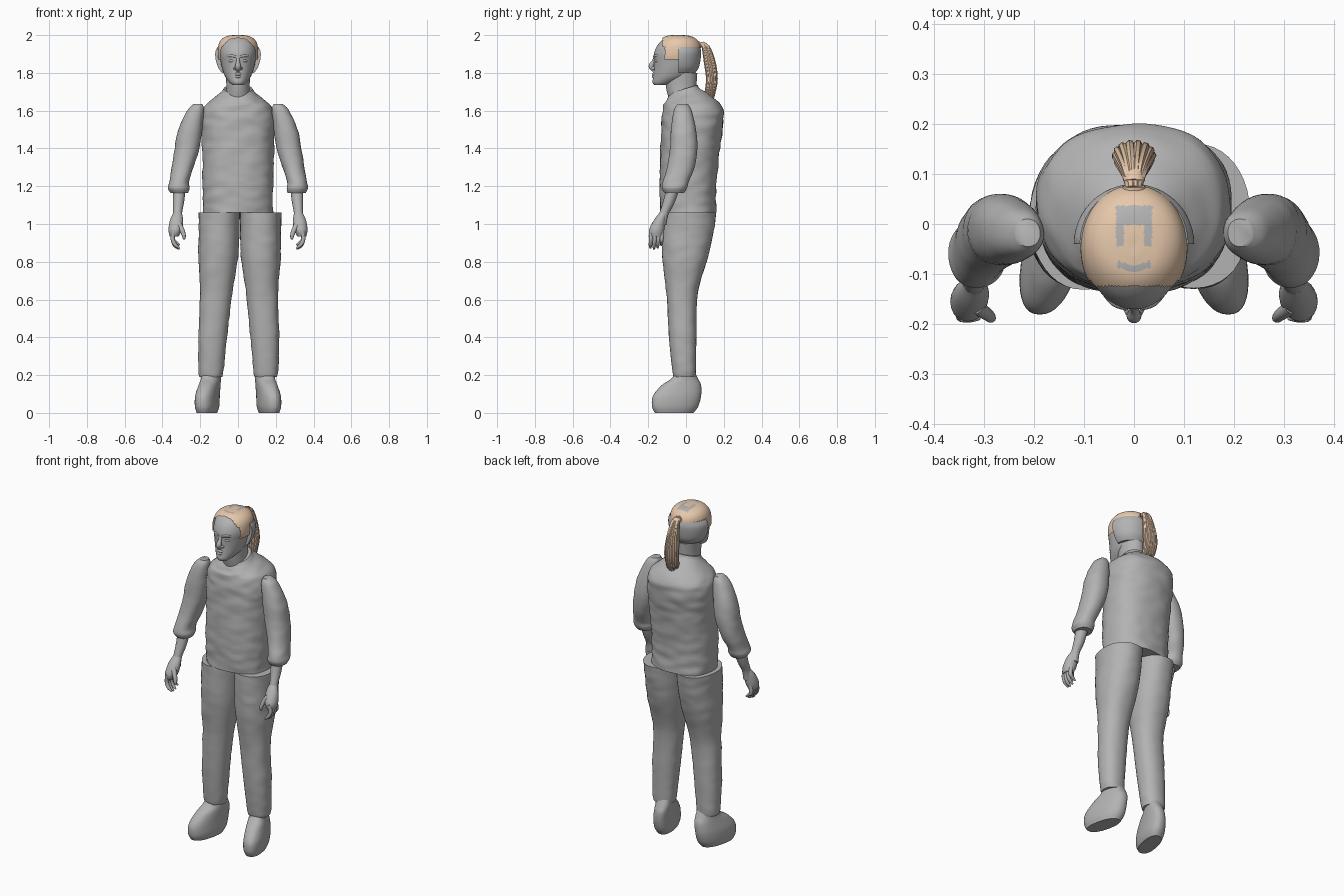
import bpy, bmesh, math, random
from mathutils import Vector, noise

cube = bpy.data.objects.get("Cube")
if cube:
    bpy.data.objects.remove(cube, do_unlink=True)
random.seed(4)


def material(name, rgb):
    m = bpy.data.materials.new(name)
    m.use_nodes = True
    m.diffuse_color = (*rgb, 1)
    m.node_tree.nodes["Principled BSDF"].inputs["Base Color"].default_value = (*rgb, 1)
    return m


GREY = material("plain grey", (0.45, 0.45, 0.45))
TAN = material("hair tan", (0.8, 0.58, 0.41))


def spline(rows, steps):
    """Catmull-Rom interpolation through rows of numbers."""
    out = []
    for i in range(len(rows) - 1):
        quad = [rows[max(i - 1, 0)], rows[i], rows[i + 1], rows[min(i + 2, len(rows) - 1)]]
        for k in range(steps):
            t = k / steps
            out.append([b + t / 2 * (c - a + t * (2 * a - 5 * b + 4 * c - d + t * (3 * (b - c) + d - a)))
                        for a, b, c, d in zip(*quad)])
    return out + [list(rows[-1])]


def skin(name, rings, mats, rule=None, keep=None):
    """Bridge rings of points into a closed, smooth mesh."""
    bm = bmesh.new()
    loops = [[bm.verts.new(p) for p in ring] for ring in rings]
    n = len(loops[0])
    for lo, hi in zip(loops, loops[1:]):
        for i in range(n):
            j = (i + 1) % n
            bm.faces.new((lo[i], lo[j], hi[j], hi[i]))
    bm.faces.new(loops[0][::-1])
    bm.faces.new(loops[-1])
    bmesh.ops.recalc_face_normals(bm, faces=bm.faces)
    if keep:
        drop = [f for f in bm.faces if not keep(f.calc_center_median())]
        bmesh.ops.delete(bm, geom=drop, context="FACES")
    if rule:
        for f in bm.faces:
            f.material_index = rule(f.calc_center_median())
    mesh = bpy.data.meshes.new(name)
    bm.to_mesh(mesh)
    bm.free()
    ob = bpy.data.objects.new(name, mesh)
    bpy.context.collection.objects.link(ob)
    for m in mats:
        mesh.materials.append(m)
    bpy.ops.object.select_all(action="DESELECT")
    ob.select_set(True)
    bpy.context.view_layer.objects.active = ob
    bpy.ops.object.shade_smooth_by_angle(angle=math.radians(45))
    return ob


def loft(name, rows, side=1, power=2.0, n=40, steps=5, warp=None, mats=(GREY,), **kw):
    """Level oval rings; each row is height, centre x, half width, front y, back y."""
    rings = []
    for z, cx, rx, y0, y1 in spline(rows, steps):
        ring = []
        for i in range(n):
            a = math.tau * i / n
            c, s = math.cos(a), math.sin(a)
            px = math.copysign(abs(c) ** (2 / power), c)
            py = math.copysign(abs(s) ** (2 / power), s)
            p = Vector((side * cx + rx * px, (y0 + y1) / 2 + (y1 - y0) / 2 * py, z))
            ring.append(warp(p) if warp else p)
        rings.append(ring)
    return skin(name, rings, mats, **kw)


def tube(name, rows, side=1, n=10, mat=GREY, flat=1.0):
    """Round tube; each row is x, y, z, radius."""
    pts = spline(rows, 4)
    rings = []
    for i, p in enumerate(pts):
        a, b = pts[max(i - 1, 0)], pts[min(i + 1, len(pts) - 1)]
        t = Vector(b[:3]) - Vector(a[:3])
        u = t.cross(Vector((0, 1, 0.01))).normalized()
        v = t.cross(u).normalized()
        ring = [Vector(p[:3]) + p[3] * (u * math.cos(k * math.tau / n) * flat + v * math.sin(k * math.tau / n))
                for k in range(n)]
        rings.append([Vector((side * q.x, q.y, q.z)) for q in ring])
    return skin(name, rings, (mat,))


def rumple(p, amount=0.006):
    d = noise.noise(Vector((p.x * 13, p.y * 13, p.z * 26))) * amount
    return p + Vector((p.x, p.y, 0)).normalized() * d


# Tunic with a neckline that dips at the front
def tunic_warp(p):
    q = rumple(p)
    q.z += max(0, p.z - 1.63) * 3 * (p.y - 0.04)
    return q


loft("tunic", [(1.06, 0, .185, -.135, .16), (1.2, 0, .187, -.14, .16), (1.4, 0, .19, -.135, .18),
               (1.55, 0, .195, -.13, .2), (1.62, 0, .178, -.12, .19), (1.67, 0, .125, -.105, .13),
               (1.705, 0, .09, -.09, .08), (1.73, 0, .075, -.08, .062)],
     power=2.3, n=64, steps=10, warp=tunic_warp)

for side, label in ((1, "left"), (-1, "right")):
    # Trouser leg
    def leg_warp(p):
        q = rumple(p, 0.004)
        q.x += 0.01 * p.z
        return q

    loft(label + "_trouser_leg",
         [(.19, .145, .06, -.065, .05), (.23, .145, .066, -.073, .052), (.4, .138, .076, -.09, .055),
          (.63, .122, .085, -.103, .062), (.82, .113, .105, -.125, .115), (.95, .11, .108, -.13, .145),
          (1.06, .11, .109, -.13, .16)], side, 2.2, steps=8, warp=leg_warp)

    # Shoe with the toe turned outward
    def shoe_warp(p):
        return Vector((p.x - side * 0.2 * (p.y + 0.04), p.y, p.z))

    loft(label + "_shoe", [(0, .16, .048, -.165, .04), (.035, .16, .058, -.18, .065), (.09, .16, .058, -.175, .08),
                           (.145, .154, .053, -.13, .08), (.18, .15, .05, -.08, .065), (.22, .15, .048, -.05, .045)],
         side, 2.3, warp=shoe_warp)

    # Sleeve with a rolled cuff
    loft(label + "_sleeve",
         [(1.635, .212, .024, -.045, .01), (1.6, .225, .045, -.065, .03), (1.5, .253, .063, -.08, .053),
          (1.4, .27, .066, -.085, .06), (1.3, .293, .058, -.1, .045), (1.225, .312, .052, -.122, .015),
          (1.19, .314, .057, -.127, .005), (1.165, .312, .047, -.115, -.01)],
         side, 2.2, steps=6, warp=lambda p: rumple(p, 0.003))

    # Forearm, palm, fingers and thumb
    tube(label + "_forearm", [(.31, -.06, 1.22, .036), (.315, -.09, 1.12, .03),
                              (.32, -.115, 1.06, .024), (.322, -.13, 1.0, .026)], side, 16)
    loft(label + "_palm", [(1.06, .32, .022, -.14, -.1), (1.02, .325, .035, -.17, -.108),
                           (.97, .332, .036, -.195, -.115), (.935, .338, .024, -.19, -.125)], side, n=20)
    for i in range(4):
        y = -.185 + .019 * i
        drop = (.005, 0, .006, .02)[i]
        tube(label + "_finger_%d" % (i + 1),
             [(.34, y, .965, .012), (.346, y, .92, .011), (.332, y - .003, .885 + drop, .01),
              (.31, y - .003, .868 + drop, .005)], side)
    tube(label + "_thumb", [(.315, -.165, 1.0, .016), (.295, -.18, .965, .013),
                            (.286, -.188, .935, .01), (.286, -.188, .918, .005)], side)

# Neck and head
loft("neck", [(1.64, 0, .07, -.085, .055), (1.72, 0, .062, -.105, .055), (1.8, 0, .065, -.11, .06)])
SKULL = [(1.735, 0, .028, -.168, -.11), (1.75, 0, .046, -.177, -.05), (1.78, 0, .068, -.174, .02),
         (1.82, 0, .083, -.17, .055), (1.86, 0, .092, -.17, .072), (1.9, 0, .098, -.17, .074),
         (1.94, 0, .095, -.155, .07), (1.97, 0, .08, -.13, .052), (1.988, 0, .052, -.102, .02),
         (1.994, 0, .015, -.065, -.02)]
loft("head", SKULL, n=48)

# Face
tube("nose", [(0, -.163, 1.885, .008), (0, -.172, 1.86, .01), (0, -.184, 1.835, .015), (0, -.168, 1.815, .012)], n=14)
tube("upper_lip", [(-.03, -.155, 1.79, .003), (0, -.172, 1.794, .008), (.03, -.155, 1.79, .003)])
tube("lower_lip", [(-.026, -.156, 1.785, .003), (0, -.173, 1.78, .008), (.026, -.156, 1.785, .003)])
for side, label in ((1, "left"), (-1, "right")):
    tube(label + "_brow", [(.012, -.168, 1.886, .006), (.04, -.157, 1.891, .008), (.066, -.128, 1.883, .005)], side)
    tube(label + "_eye", [(.018, -.163, 1.863, .003), (.036, -.156, 1.864, .008), (.054, -.142, 1.862, .003)], side)
    tube(label + "_nostril", [(.008, -.178, 1.826, .009), (.017, -.163, 1.823, .008)], side)

# Rounded grey shell around the back of the head
loft("back_head_shell", [(1.8, 0, .085, -.125, .05), (1.83, 0, .105, -.14, .068), (1.87, 0, .118, -.16, .077),
                         (1.91, 0, .12, -.16, .08), (1.938, 0, .108, -.15, .074)], n=48,
     warp=lambda p: Vector((p.x, max(p.y, -.04), p.z)))


# Hair cap with a hairline and grey bare patches on the crown
def hair_keep(c):
    crown = c.z > 1.935 and c.y > -.125
    temple = c.z > 1.87 and -.112 < c.y < -.03
    return crown or temple


def hair_colour(c):
    if c.z < 1.96:
        return 0
    arch = abs(c.x) < .036 and -.045 < c.y < .037 and not (abs(c.x) < .02 and c.y < -.002)
    fringe = abs(c.x) < .033 and abs(c.y + .088 - 8 * c.x ** 2) < .007
    return 1 if arch or fringe else 0


loft("hair_cap", [(z + (.006 if z > 1.93 else 0), x, rx + .009, y0 - .006, y1 + .006)
                  for z, x, rx, y0, y1 in SKULL[4:]] + [(2.0, 0, .002, -.045, -.041)],
     n=96, steps=9, mats=(TAN, GREY), keep=hair_keep, rule=hair_colour)

# Ponytail: a core with loose strands around it
tube("ponytail_core", [(0, .06, 1.945, .02), (0, .095, 1.945, .018), (0, .122, 1.88, .024),
                       (0, .135, 1.79, .027), (0, .13, 1.71, .022), (0, .123, 1.66, .006)], n=14, mat=TAN, flat=1.2)
for i in range(14):
    a = math.tau * i / 14
    dx, dy = .036 * math.cos(a), .023 * math.sin(a)
    tube("ponytail_strand_%d" % (i + 1),
         [(dx * .3, .075, 1.95 + dy * .3, .007), (dx * .5, .103 + dy * .6, 1.94, .008),
          (dx * .8, .125 + dy, 1.86, .009), (dx, .137 + dy, 1.77, .009),
          (dx * .9, .128 + dy, 1.7, .007), (dx * .8, .12 + dy, 1.66 + random.uniform(-.01, .02), .002)],
         n=7, mat=TAN)
